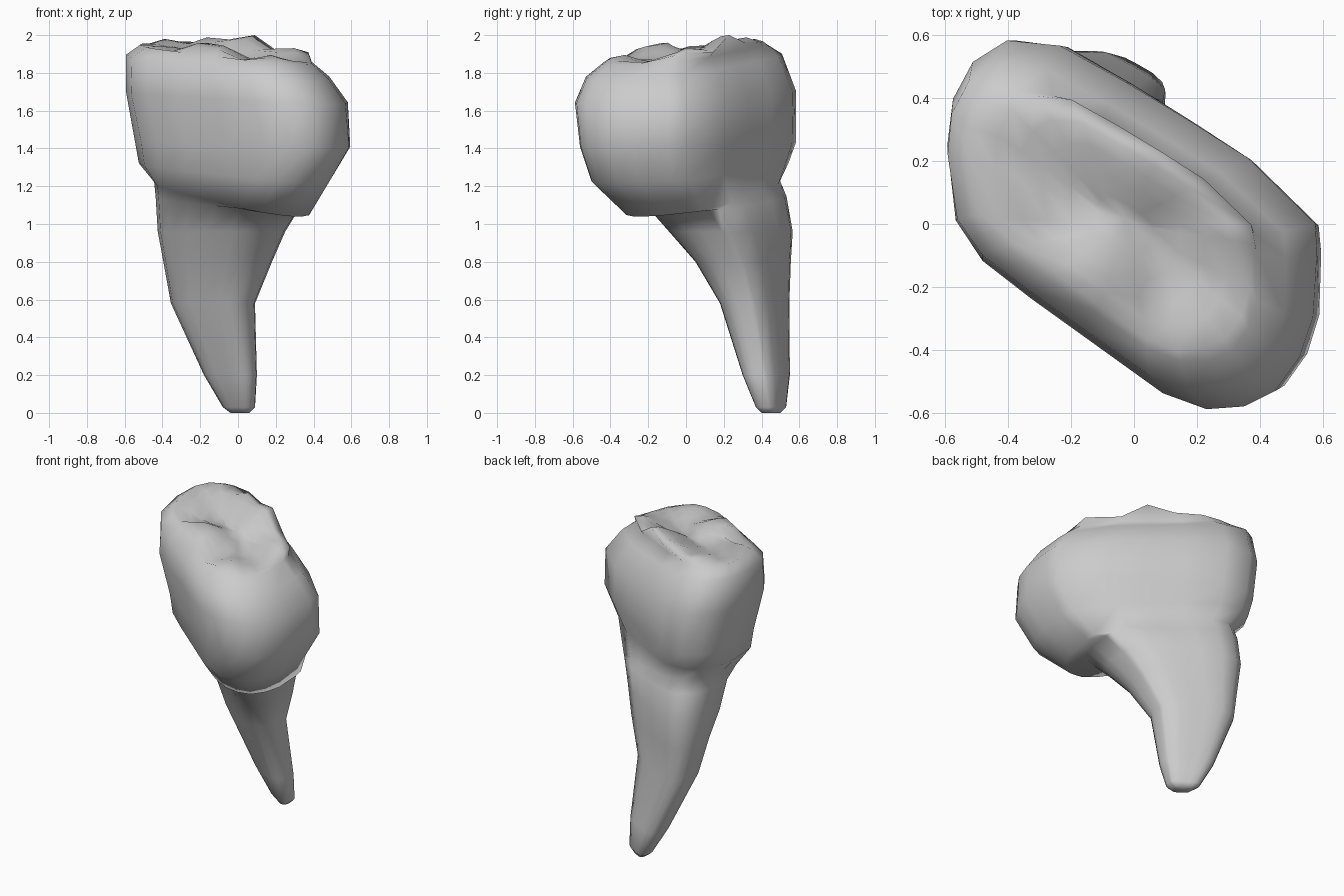
import bpy, bmesh, math

# Crown outline seen from above (rounded diagonal slab)
OUTLINE = [(-.40, .59), (-.51, .52), (-.575, .40), (-.595, .25), (-.57, .01), (-.485, -.12),
           (-.33, -.24), (-.12, -.39), (.09, -.54), (.23, -.59), (.35, -.58), (.45, -.53),
           (.53, -.42), (.575, -.29), (.59, -.08), (.585, .01), (.37, .22), (.18, .34),
           (-.02, .46), (-.23, .575)]

# Cusps: x, y, peak height, slope
CUSPS = [(-.16, -.15, 1.985, .48), (-.40, .08, 1.965, .35), (-.36, .36, 1.99, .35),
         (-.15, .33, 1.995, .40), (.04, .24, 2.03, .60), (.30, .03, 1.945, .45),
         (.17, -.34, 1.90, .30), (.36, -.25, 1.87, .25)]


def ring(x0, x1, y0, y1, z, tilt=0, squash=1, shift=0):
    """Outline fitted to a box, tilted along the long diagonal, squashed across it."""
    pts = []
    for x, y in OUTLINE:
        px = x0 + (x + .595) / 1.185 * (x1 - x0)
        py = y0 + (y + .59) / 1.18 * (y1 - y0)
        d = (.6 * px + .8 * py) * (squash - 1) + shift
        pts.append((px + .6 * d, py + .8 * d, z + tilt * (.8 * px - .6 * py)))
    return pts


def bite_height(x, y):
    return max([1.82] + [h - s * math.hypot(x - cx, y - cy) for cx, cy, h, s in CUSPS])


def loft(name, rings, centre):
    bm = bmesh.new()
    loops = [[bm.verts.new(p) for p in r] for r in rings]
    n = len(OUTLINE)
    for a, b in zip(loops, loops[1:]):
        for i in range(n):
            bm.faces.new((a[i], a[(i + 1) % n], b[(i + 1) % n], b[i]))
    bm.faces.new(loops[0][::-1])
    c = bm.verts.new(centre)
    for i in range(n):
        bm.faces.new((loops[-1][i], loops[-1][(i + 1) % n], c))
    bmesh.ops.recalc_face_normals(bm, faces=bm.faces)
    for f in bm.faces:
        f.smooth = True
    me = bpy.data.meshes.new(name)
    bm.to_mesh(me)
    bm.free()
    ob = bpy.data.objects.new(name, me)
    bpy.context.collection.objects.link(ob)
    return ob


# Single tapering root leaning to the back
root = [ring(-.04, .06, .40, .50, 0),
        ring(-.08, .09, .37, .53, .03),
        ring(-.18, .10, .30, .55, .20),
        ring(-.355, .09, .18, .547, .58),
        ring(-.395, .18, .05, .555, .80),
        ring(-.425, .25, -.09, .565, .96),
        ring(-.445, .31, -.20, .52, 1.09, -.10, 1, .015)]

# Crown walls bulging out above the neck
walls = [ring(-.45, .38, -.33, .49, 1.12, -.20, 1, .01),
         ring(-.56, .47, -.56, .52, 1.27, -.09, .92, .045),
         ring(-.58, .58, -.62, .56, 1.42, -.02, .92, .045),
         ring(-.60, .58, -.60, .58, 1.67, -.05, .98, .008),
         ring(-.585, .51, -.53, .54, 1.83, -.11, .92, -.025),
         ring(-.52, .42, -.45, .46, 1.895, -.10, .86, -.02)]

# Bite surface with cusps and grooves
bite = []
for s in (.70, .57, .44, .30, .15):
    flat = ring(-.595 * s - .03, .59 * s - .03, -.59 * s, .59 * s, 0, 0, .95)
    bite.append([(x, y, bite_height(x, y)) for x, y, _ in flat])

loft("molar", root + walls + bite, (-.03, .02, bite_height(-.03, .02)))
